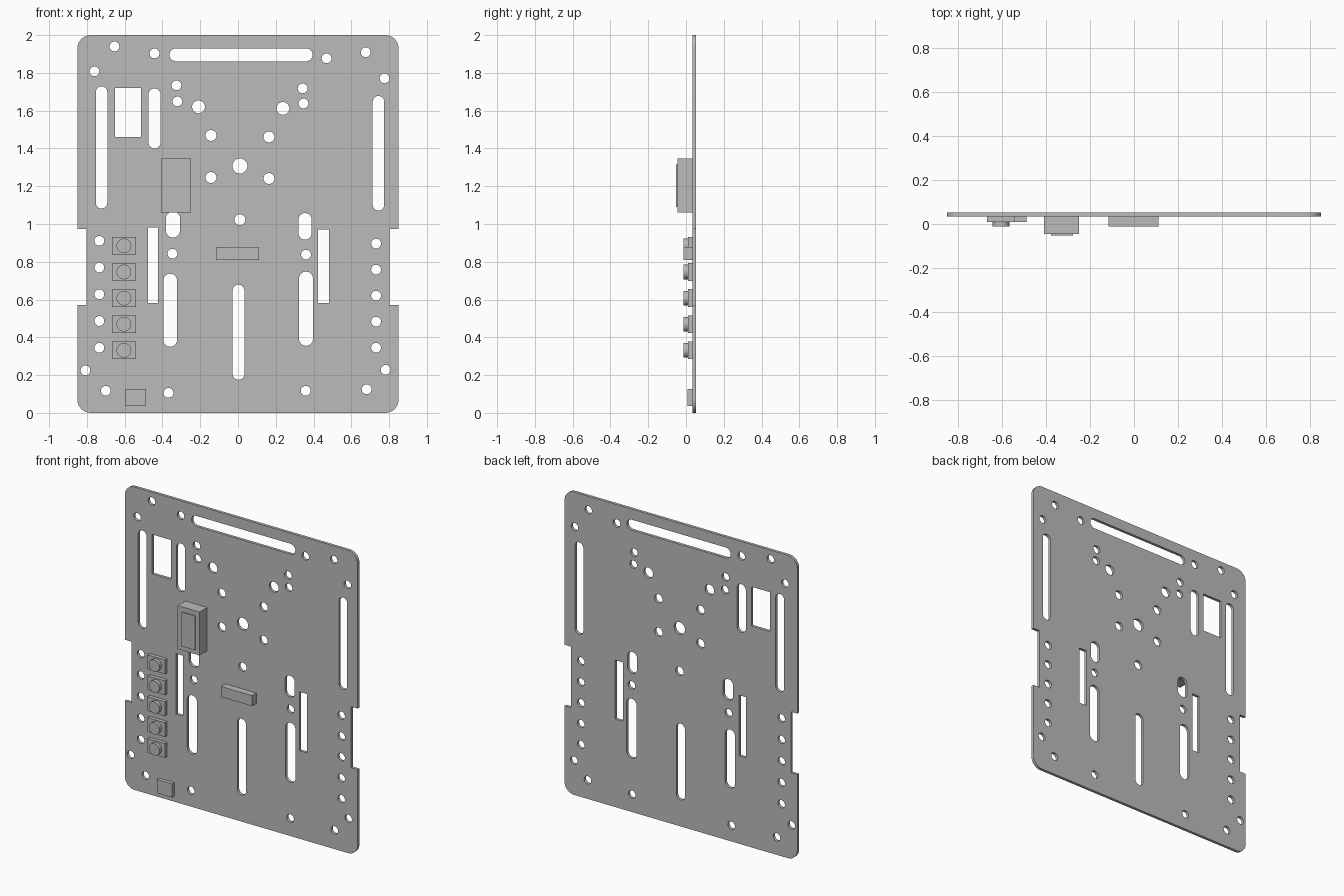
import bpy, bmesh, math
from mathutils import Matrix

if "Cube" in bpy.data.objects:
    bpy.data.objects.remove(bpy.data.objects["Cube"])

BACK, FACE = 0.053, 0.034   # rear and front planes of the board

grey = bpy.data.materials.new("grey")
grey.diffuse_color = (0.5, 0.5, 0.5, 1)
grey.use_nodes = True
grey.node_tree.nodes["Principled BSDF"].inputs["Base Color"].default_value = grey.diffuse_color


def add_mesh(name, bm):
    bmesh.ops.recalc_face_normals(bm, faces=bm.faces)
    me = bpy.data.meshes.new(name)
    bm.to_mesh(me)
    bm.free()
    me.materials.clear()
    me.materials.append(grey)
    ob = bpy.data.objects.new(name, me)
    bpy.context.collection.objects.link(ob)
    bpy.ops.object.select_all(action='DESELECT')
    ob.select_set(True)
    bpy.context.view_layer.objects.active = ob
    bpy.ops.object.shade_smooth_by_angle(angle=math.radians(30))
    return ob


def box_into(bm, x0, x1, y0, y1, z0, z1):
    m = Matrix.Translation(((x0 + x1) / 2, (y0 + y1) / 2, (z0 + z1) / 2))
    m = m @ Matrix.Diagonal((x1 - x0, y1 - y0, z1 - z0, 1))
    bmesh.ops.create_cube(bm, size=1, matrix=m)


def box(name, *b):
    bm = bmesh.new()
    box_into(bm, *b)
    return add_mesh(name, bm)


def arc(cx, cz, r, a0, a1, n):
    return [(cx + r * math.cos(math.radians(a0 + (a1 - a0) * i / n)),
             cz + r * math.sin(math.radians(a0 + (a1 - a0) * i / n))) for i in range(n + 1)]


def slot(x0, x1, z0, z1):
    r = min(x1 - x0, z1 - z0) / 2
    if x1 - x0 > z1 - z0:
        cz = (z0 + z1) / 2
        return arc(x1 - r, cz, r, -90, 90, 12) + arc(x0 + r, cz, r, 90, 270, 12)
    cx = (x0 + x1) / 2
    return arc(cx, z1 - r, r, 0, 180, 12) + arc(cx, z0 + r, r, 180, 360, 12)


def rect(x0, x1, z0, z1):
    return [(x0, z0), (x1, z0), (x1, z1), (x0, z1)]


# Board outline: rounded corners and a shallow notch on each side
W, R, N = 0.85, 0.07, 0.803
outline = (arc(W - R, R, R, -90, 0, 8)
           + [(W, 0.57), (N, 0.57), (N, 0.973), (W, 0.973)]
           + arc(W - R, 2 - R, R, 0, 90, 8) + arc(R - W, 2 - R, R, 90, 180, 8)
           + [(-W, 0.973), (-N, 0.973), (-N, 0.57), (-W, 0.57)]
           + arc(R - W, R, R, 180, 270, 8))
loops = [outline]

# Rounded slots
for s in [(-.363, .395, 1.861, 1.93), (-.753, -.692, 1.082, 1.729), (-.474, -.41, 1.4, 1.718),
          (.713, .774, 1.071, 1.678), (-.382, -.307, .928, 1.066), (.32, .39, .917, 1.058),
          (-.395, -.323, .35, .737), (.323, .397, .355, .748), (-.029, .034, .175, .679)]:
    loops.append(slot(*s))

# Square windows
for s in [(-.652, -.514, 1.461, 1.721), (-.477, -.424, .581, .981), (.424, .482, .581, .97)]:
    loops.append(rect(*s))

# Drilled holes: scattered small ones, side columns, then wider ones
holes = [(x, z, .026) for x, z in [
    (-.654, 1.94), (-.76, 1.808), (-.442, 1.903), (.469, 1.877), (.676, 1.909), (.776, 1.771),
    (-.326, 1.734), (-.321, 1.649), (.342, 1.718), (.347, 1.638), (-.347, .843), (.36, .838),
    (-.808, .225), (-.70, .117), (-.368, .106), (.358, .117), (.681, .125), (.782, .228)]]
for i in range(5):
    holes += [(-.734, .345 + i * .1415, .026), (.731, .345 + i * .1378, .026)]
holes += [(x, z, .029) for x, z in [(-.143, 1.469), (.164, 1.461), (-.143, 1.246),
                                    (.164, 1.241), (.01, 1.023)]]
holes += [(-.209, 1.62, .034), (.238, 1.612, .034), (.01, 1.307, .04)]
for x, z, r in holes:
    loops.append(arc(x, z, r, 0, 360, 24)[:-1])

# Board: filled, extruded 2D curve stood upright
cu = bpy.data.curves.new("board_profile", 'CURVE')
cu.dimensions, cu.fill_mode, cu.extrude = '2D', 'BOTH', (BACK - FACE) / 2
for pts in loops:
    sp = cu.splines.new('POLY')
    sp.points.add(len(pts) - 1)
    for p, (x, z) in zip(sp.points, pts):
        p.co = (x, z, 0, 1)
    sp.use_cyclic_u = True
tmp = bpy.data.objects.new("board_profile", cu)
bpy.context.collection.objects.link(tmp)
bpy.context.view_layer.update()
me = bpy.data.meshes.new_from_object(tmp.evaluated_get(bpy.context.evaluated_depsgraph_get()))
bpy.data.objects.remove(tmp)
bm = bmesh.new()
bm.from_mesh(me)
bmesh.ops.remove_doubles(bm, verts=bm.verts, dist=1e-5)
bm.transform(Matrix.Translation((0, (BACK + FACE) / 2, 0)) @ Matrix.Rotation(math.pi / 2, 4, 'X'))
add_mesh("board", bm)

# Parts mounted on the front
box("terminal_block", -.408, -.249, -.046, FACE, 1.06, 1.347)
box("terminal_face_plate", -.377, -.278, -.053, -.046, 1.09, 1.315)
box("header_bar", -.117, .111, -.012, FACE, .809, .878)
box("small_connector", -.599, -.488, .009, FACE, .037, .127)

# Column of push buttons: square base with a round cap
for i in range(5):
    z = .331 + i * .1383
    bm = bmesh.new()
    box_into(bm, -.668, -.541, .01, FACE, z - .047, z + .047)
    bmesh.ops.create_cone(bm, cap_ends=True, segments=32, radius1=.039, radius2=.039, depth=.022,
                          matrix=Matrix.Translation((-.604, -.001, z)) @ Matrix.Rotation(math.pi / 2, 4, 'X'))
    add_mesh("push_button_%d" % (i + 1), bm)
